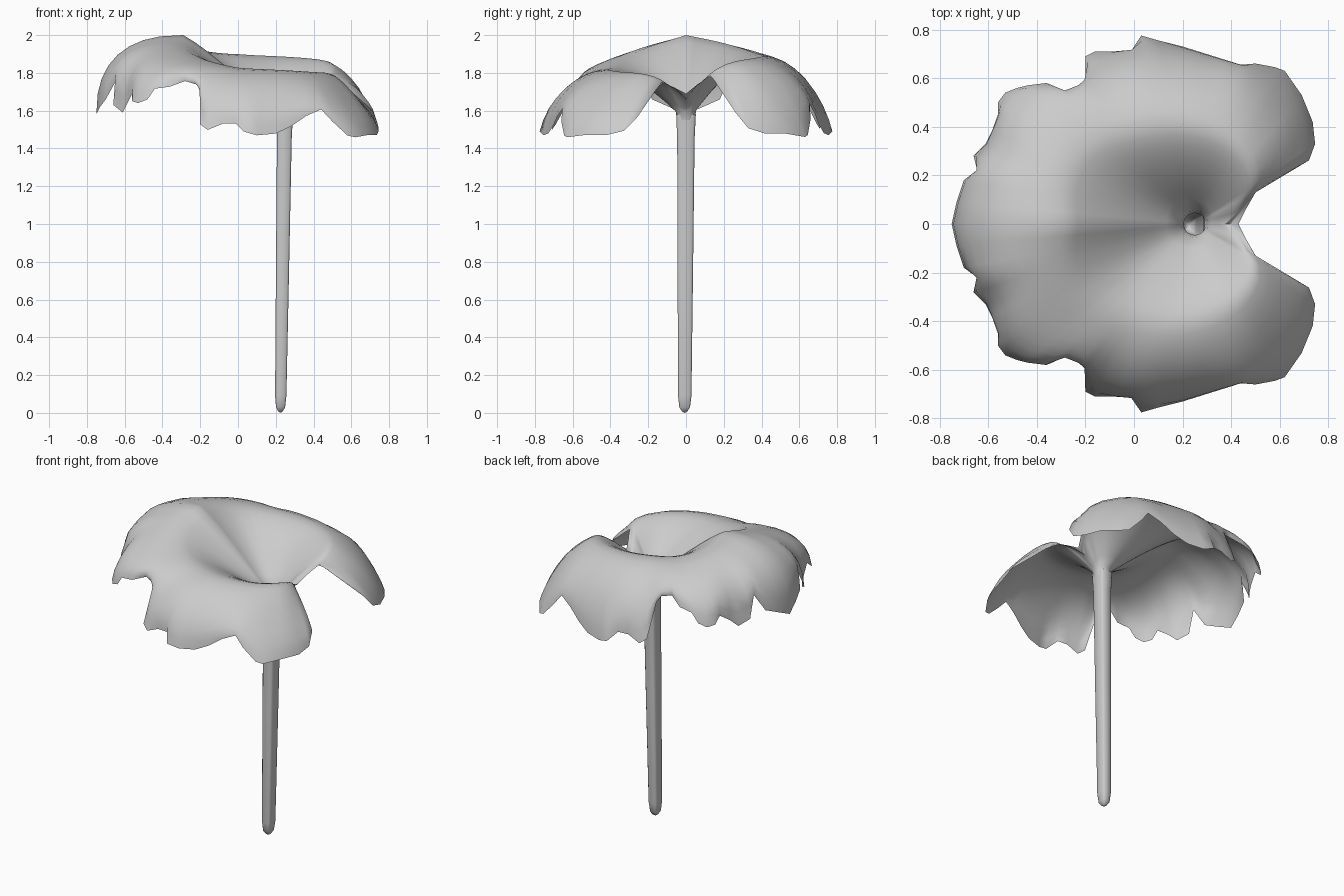
import bpy, bmesh, math

if "Cube" in bpy.data.objects:
    bpy.data.objects.remove(bpy.data.objects["Cube"])

CX = 0.25  # stem top / leaf navel, on the x axis

# Half of the ragged leaf rim (x, y, z), from the front notch round to the back tip
RIM = [(.43, 0, 1.69), (.46, .06, 1.73), (.5, .13, 1.77), (.72, .262, 1.575),
       (.745, .33, 1.50), (.735, .42, 1.475), (.69, .53, 1.475), (.62, .63, 1.46),
       (.58, .645, 1.47), (.5, .66, 1.55), (.44, .655, 1.62), (.36, .68, 1.58),
       (.28, .705, 1.52), (.2, .73, 1.48), (.1, .755, 1.47), (.03, .775, 1.49),
       (-.01, .715, 1.535), (-.08, .71, 1.535), (-.16, .71, 1.5), (-.2, .69, 1.53),
       (-.2, .59, 1.72), (-.22, .565, 1.755), (-.28, .545, 1.77), (-.36, .58, 1.735),
       (-.44, .57, 1.72), (-.48, .56, 1.66), (-.53, .54, 1.64), (-.56, .5, 1.65),
       (-.56, .45, 1.69), (-.585, .38, 1.64), (-.61, .33, 1.59), (-.66, .28, 1.63),
       (-.645, .22, 1.76), (-.70, .18, 1.66), (-.73, .09, 1.62), (-.75, 0, 1.58)]

# Crest of the leaf by angle: angle, radius, height, inner curve power, outer roundness
CREST = [(0, .13, 1.66, 1.3, 1.3), (27, .25, 1.76, 1.4, 1.3), (30, .28, 1.79, 1.4, 1.3),
         (45, .34, 1.83, 1.5, 1.4), (90, .40, 1.85, 1.6, 1.7), (120, .45, 1.86, 1.6, 1.85),
         (135, .51, 1.875, 1.5, 2.05), (147, .57, 1.905, 1.35, 2.15), (160, .58, 1.95, 1.2, 2.3),
         (180, .54, 2.0, 1.15, 2.45)]


def crest(a):
    """crest values averaged over a small angle window, to avoid kinks"""
    def linear(b):
        for p, q in zip(CREST, CREST[1:]):
            if b <= q[0] + 1e-6:
                t = (b - p[0]) / (q[0] - p[0])
                return [u + (v - u) * t for u, v in zip(p[1:], q[1:])]
    if not 45 < a < 172:
        return linear(a)
    return [sum(c) / 5 for c in zip(*(linear(a + d) for d in (-8, -4, 0, 4, 8)))]


POLAR = [(math.atan2(y, x - CX), math.hypot(x - CX, y), z) for x, y, z in RIM]


def spoke(i):
    """(radius, height) pairs from the navel over the crest to rim point i"""
    a, R, z = POLAR[i]
    k = 2 if 5 <= i < len(RIM) - 2 else 0  # smoothed rim shapes the leaf, ragged rim ends it
    near = POLAR[i - k:i + k + 1]
    Rs, zs = sum(q[1] for q in near) / len(near), sum(q[2] for q in near) / len(near)
    rc, zc, p, n = crest(math.degrees(a))
    rc = min(rc, R * .86)
    pts = [(.045, 1.55), (.055, 1.60)]
    for j in range(1, 9):
        s = j / 8
        pts.append((.055 + (rc - .055) * s, 1.60 + (zc - 1.60) * (1 - (1 - s) ** p)))
    for j in range(1, 9):
        t = j / 8
        u = math.sin(t * math.pi / 2) ** (2 / n)
        d = 1 - max(0, math.cos(t * math.pi / 2)) ** (2 / n)
        w = t ** 3
        pts.append((rc + (Rs - rc) * u + (R - Rs) * w, zc - (zc - zs) * d + (z - zs) * w))
    return a, pts


def grid_object(name, rows, sharp):
    """closed loft through equally long rows of points"""
    bm = bmesh.new()
    vs = [[bm.verts.new(c) for c in row] for row in rows]
    for j in range(len(vs)):
        a, b = vs[j], vs[(j + 1) % len(vs)]
        for k in range(len(a) - 1):
            bm.faces.new((a[k], a[k + 1], b[k + 1], b[k]))
    bmesh.ops.remove_doubles(bm, verts=bm.verts, dist=1e-5)
    bmesh.ops.recalc_face_normals(bm, faces=bm.faces)
    me = bpy.data.meshes.new(name)
    bm.to_mesh(me)
    bm.free()
    ob = bpy.data.objects.new(name, me)
    bpy.context.collection.objects.link(ob)
    bpy.context.view_layer.objects.active = ob
    ob.select_set(True)
    bpy.ops.object.shade_smooth_by_angle(angle=math.radians(sharp))
    ob.select_set(False)
    return ob


# Leaf canopy: mirrored spokes, with the +y lobe lifted slightly over the -y lobe
rows = []
N = len(RIM)
for side, order in ((1, range(N)), (-1, range(N - 2, 0, -1))):
    for i in order:
        a, pts = spoke(i)
        row = []
        for r, z in pts:
            x, y = CX + r * math.cos(a), side * r * math.sin(a)
            fade = min(1, max(0, (x + .5) / .5)) * min(1, max(0, (z - 1.45) / .25))
            lift = .036 * math.sin(math.pi * max(-1, min(1, y / .8))) * fade
            row.append((x, y, z + lift))
        rows.append(row)
leaf = grid_object("leaf_canopy", rows, 70)
if sum(f.normal.z for f in leaf.data.polygons) < 0:
    leaf.data.flip_normals()

# Stem: slightly leaning squarish rod with a rounded foot, running into the leaf navel
STEM = [(0, 0), (.012, .008), (.024, .03), (.030, .09), (.035, .8), (.039, 1.45), (.044, 1.58)]
SECTION = [(1, -.75), (1, .75), (.75, 1), (-.75, 1), (-1, .75), (-1, -.75), (-.75, -1), (.75, -1)]
rows = [[(.225 + .022 * z / 1.57 + r * u, -.007 * (1 - z / 1.57) + 1.18 * r * v, z)
         for r, z in STEM] for u, v in SECTION]
grid_object("stem", rows, 60)
